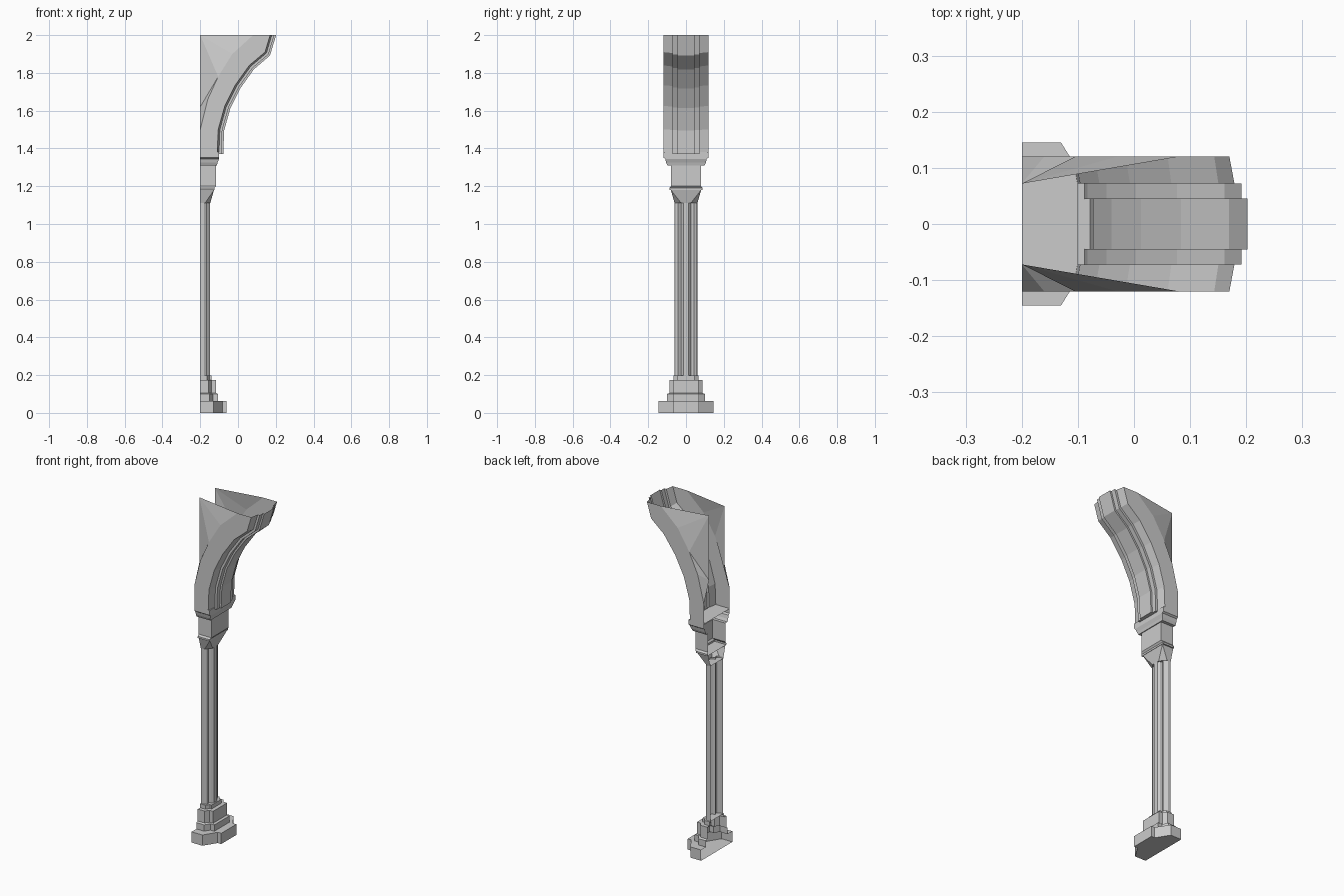
import bpy, bmesh
from mathutils import Vector

if "Cube" in bpy.data.objects:
    bpy.data.objects.remove(bpy.data.objects["Cube"])

BACK = -0.2  # wall plane; every part is an open shell there


def finish(name, bm):
    bmesh.ops.remove_doubles(bm, verts=bm.verts, dist=0.0004)
    bmesh.ops.recalc_face_normals(bm, faces=bm.faces)
    me = bpy.data.meshes.new(name)
    bm.to_mesh(me)
    bm.free()
    ob = bpy.data.objects.new(name, me)
    bpy.context.collection.objects.link(ob)
    return ob


def mirrored(half):
    """half outline from the wall at +y to the front; returns the full outline"""
    return half + [(x, -y) for x, y in reversed(half)]


def loft(name, rings, floor=False, roof=False):
    """rings: list of (z, half outline)"""
    bm = bmesh.new()
    rows = [[bm.verts.new((x, y, z)) for x, y in mirrored(h)] for z, h in rings]
    for a, b in zip(rows, rows[1:]):
        for i in range(len(a) - 1):
            bm.faces.new((a[i], a[i + 1], b[i + 1], b[i]))
    if floor:
        bm.faces.new(rows[0])
    if roof:
        bm.faces.new(rows[-1])
    return finish(name, bm)


def stepped(side, shoulder, front, half):
    """plan with chamfered side wings and a projecting centre"""
    return [(BACK, side), (shoulder, side), (shoulder + 0.7 * (side - half) * 0.9, half), (front, half)]


def box(front, side):
    return [(BACK, side), (front, side)]


# Stepped pedestal
plinth = stepped(0.145, -0.13, -0.06, 0.07)
step = stepped(0.10, -0.15, -0.105, 0.07)
block = stepped(0.088, -0.155, -0.117, 0.065)
collar = stepped(0.066, -0.165, -0.14, 0.045)
loft("pedestal", [(0, plinth), (0.063, plinth), (0.063, step), (0.10, step),
                  (0.105, block), (0.175, block), (0.175, collar), (0.198, collar)],
     floor=True, roof=True)

# Clustered shaft with grooves between the colonnettes
shaft = [(BACK, 0.06), (-0.18, 0.06), (-0.168, 0.052), (-0.164, 0.042), (-0.17, 0.032),
         (-0.172, 0.026), (-0.158, 0.024), (-0.147, 0.014)]
loft("clustered_shaft", [(0.19, shaft), (1.12, shaft)])

# Flared capital
flare_low = [(BACK, 0.06), (-0.175, 0.06), (-0.147, 0.025)]
flare_top = [(BACK, 0.08), (-0.127, 0.08), (-0.127, 0.08)]
loft("flared_capital", [(1.11, flare_low), (1.18, flare_top)], floor=True)

# Impost block and its mouldings
loft("impost", [(1.18, box(-0.125, 0.088)), (1.19, box(-0.125, 0.088)),
                (1.2, box(-0.117, 0.08)), (1.31, box(-0.117, 0.08)),
                (1.31, box(-0.112, 0.098)), (1.325, box(-0.108, 0.105)),
                (1.345, box(-0.1, 0.11)), (1.352, box(-0.1, 0.12)), (1.38, box(-0.1, 0.12))],
     floor=True, roof=True)

# Arch springer: inner curve, outer curve (x, z)
inner = [(-0.11, 1.37), (-0.105, 1.5), (-0.07, 1.625), (-0.015, 1.735),
         (0.06, 1.84), (0.143, 1.91), (0.17, 2.0)]
outer = [(-0.2, 1.37), (-0.2, 1.5), (-0.16, 1.66), (-0.105, 1.78),
         (-0.03, 1.9), (0.08, 2.0), (0.08, 2.0)]
# moulded section: (y, projection from the inner curve)
half_section = [(0.12, 0.0), (0.072, 0.009), (0.072, 0.022), (0.045, 0.022), (0.045, 0.032)]
section = half_section + [(-y, d) for y, d in reversed(half_section)]

bm = bmesh.new()
rows = []
for i, (x, z) in enumerate(inner):
    if i in (0, len(inner) - 1):
        n = Vector((1, 0))
    else:
        t = Vector(inner[i + 1]) - Vector(inner[i - 1])
        n = Vector((t.y, -t.x)).normalized()
    rows.append([bm.verts.new((x + n.x * d, y, z + n.y * d)) for y, d in section])
for a, b in zip(rows, rows[1:]):
    for i in range(len(a) - 1):
        bm.faces.new((a[i], a[i + 1], b[i + 1], b[i]))
bm.faces.new(rows[0])
for s, col in ((1, 0), (-1, -1)):
    # flat side band
    e = [bm.verts.new((x, s * 0.12, z)) for x, z in outer[:-1]]
    p = [r[col] for r in rows]
    for i in range(5):
        bm.faces.new((p[i], p[i + 1], e[i + 1], e[i]))
    bm.faces.new((p[5], p[6], e[5]))
    # side web fanning back to the wall
    low = bm.verts.new((BACK, s * 0.072, 1.62))
    top = bm.verts.new((BACK, s * 0.072, 2.0))
    bm.faces.new((low, e[1], e[2]))
    bm.faces.new((low, e[2], e[3]))
    bm.faces.new((low, e[3], top))
    bm.faces.new((top, e[3], e[4]))
    bm.faces.new((top, e[4], e[5]))
finish("arch_springer", bm)
